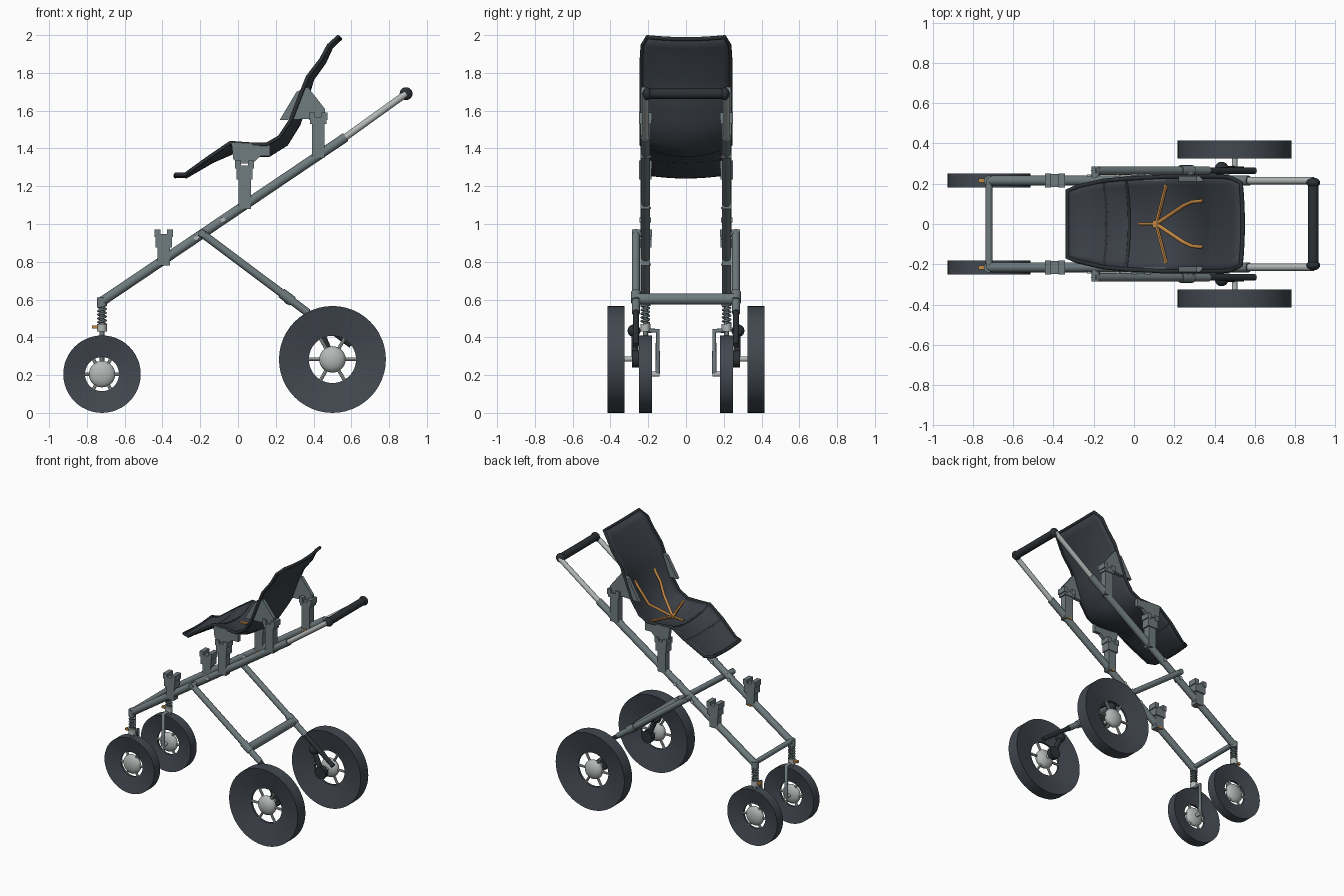
import bpy, bmesh, math
from mathutils import Vector, Matrix

cube = bpy.data.objects.get("Cube")
if cube:
    bpy.data.objects.remove(cube, do_unlink=True)


def material(name, rgb):
    m = bpy.data.materials.new(name)
    m.use_nodes = True
    m.diffuse_color = (*rgb, 1)
    m.node_tree.nodes["Principled BSDF"].inputs["Base Color"].default_value = (*rgb, 1)
    return m


FRAME = material("frame grey", (0.16, 0.2, 0.21))
SILVER = material("silver", (0.45, 0.48, 0.47))
RUBBER = material("rubber", (0.055, 0.065, 0.08))
FABRIC = material("seat fabric", (0.045, 0.053, 0.065))
TRIM = material("dark trim", (0.025, 0.03, 0.035))
ORANGE = material("orange", (0.55, 0.25, 0.06))


def finish(name, bm, mat, smooth=True):
    bmesh.ops.recalc_face_normals(bm, faces=bm.faces)
    me = bpy.data.meshes.new(name)
    bm.to_mesh(me)
    bm.free()
    me.materials.append(mat)
    if smooth:
        me.shade_smooth()
        me.set_sharp_from_angle(angle=math.radians(35))
    ob = bpy.data.objects.new(name, me)
    bpy.context.scene.collection.objects.link(ob)
    return ob


def rod(name, p, q, r, mat, sides=16):
    p, q = Vector(p), Vector(q)
    d = q - p
    place = Matrix.Translation((p + q) / 2) @ d.to_track_quat("Z", "Y").to_matrix().to_4x4()
    bm = bmesh.new()
    bmesh.ops.create_cone(bm, cap_ends=True, segments=sides, radius1=r, radius2=r,
                          depth=d.length, matrix=place)
    return finish(name, bm, mat)


def box(name, centre, size, mat):
    bm = bmesh.new()
    bmesh.ops.create_cube(bm, size=1, matrix=Matrix.Translation(centre) @ Matrix.Diagonal((*size, 1)))
    return finish(name, bm, mat, False)


def ball(name, centre, size, mat):
    bm = bmesh.new()
    bmesh.ops.create_uvsphere(bm, u_segments=24, v_segments=14, radius=1,
                              matrix=Matrix.Translation(centre) @ Matrix.Diagonal((*size, 1)))
    return finish(name, bm, mat)


def plate(name, outline, y, thick, mat):
    # Outline in x and z, extruded along y
    bm = bmesh.new()
    face = bm.faces.new([bm.verts.new((x, y - thick / 2, z)) for x, z in outline])
    new = bmesh.ops.extrude_face_region(bm, geom=[face])["geom"]
    bmesh.ops.translate(bm, vec=(0, thick, 0), verts=[v for v in new if isinstance(v, bmesh.types.BMVert)])
    return finish(name, bm, mat, False)


def tube(name, points, r, mat, cyclic=False):
    cu = bpy.data.curves.new(name, "CURVE")
    cu.dimensions = "3D"
    cu.bevel_depth = r
    cu.bevel_resolution = 2
    cu.use_fill_caps = True
    sp = cu.splines.new("POLY")
    sp.points.add(len(points) - 1)
    for pt, co in zip(sp.points, points):
        pt.co = (*co, 1)
    sp.use_cyclic_u = cyclic
    cu.materials.append(mat)
    ob = bpy.data.objects.new(name, cu)
    bpy.context.scene.collection.objects.link(ob)


def wheel(name, x, y, radius, hole, width, hub):
    # Dished tyre: wide tread tapering to a thin inner edge
    bm = bmesh.new()
    section = [(radius, -width / 2), (radius, width / 2), (hole, 0.008), (hole, -0.008)]
    ring = [bm.verts.new((x + r, y + w, radius)) for r, w in section]
    edges = [bm.edges.new((ring[i], ring[i - 1])) for i in range(4)]
    bmesh.ops.spin(bm, geom=ring + edges, cent=(x, y, radius), axis=(0, 1, 0),
                   angle=math.tau, steps=48, use_merge=True)
    bmesh.ops.remove_doubles(bm, verts=bm.verts, dist=0.0005)
    finish(name + "_tyre", bm, RUBBER)
    ball(name + "_hub", (x, y, radius), (hub, width * 0.46, hub), SILVER)
    for i in range(6):
        a = math.tau * i / 6
        end = (x + (hole + 0.01) * math.cos(a), y, radius + (hole + 0.01) * math.sin(a))
        rod(name + "_spoke", (x, y, radius), end, 0.009, SILVER, 8)


def bracket(name, x, y, low, neck, top):
    # Post clamped on the rail with a flared socket and two prongs
    box(name + "_post", (x, y, (low + neck) / 2), (0.066, 0.05, neck - low), FRAME)
    box(name + "_socket", (x, y, (neck + top) / 2 - 0.012), (0.085, 0.065, top - neck - 0.024), FRAME)
    for s in (-1, 1):
        box(name + "_prong", (x + s * 0.034, y, top - 0.02), (0.032, 0.07, 0.04), FRAME)


for s, side in ((-1, "right"), (1, "left")):
    y = 0.215 * s
    # Main rail, telescopic handle tube
    rod("main_rail_" + side, (-0.72, y, 0.59), (0.57, y, 1.46), 0.025, FRAME)
    rod("handle_tube_" + side, (0.56, y, 1.453), (0.89, y, 1.69), 0.018, SILVER)
    ball("grip_end_" + side, (0.89, 0.205 * s, 1.69), (0.034, 0.025, 0.034), TRIM)
    for x, z in ((-0.22, 0.927), (-0.08, 1.022)):
        rod("rail_pin_" + side, (x, y - 0.03, z), (x, y + 0.03, z), 0.013, SILVER, 12)

    # Front suspension column, spring and one-sided fork
    rod("front_column_" + side, (-0.72, y, 0.41), (-0.72, y, 0.61), 0.013, FRAME)
    rod("column_cap_" + side, (-0.72, y, 0.565), (-0.72, y, 0.612), 0.026, FRAME)
    rod("column_base_" + side, (-0.72, y, 0.43), (-0.72, y, 0.47), 0.026, SILVER)
    tube("front_spring_" + side,
         [(-0.72 + 0.02 * math.cos(t * math.tau / 12), y + 0.02 * math.sin(t * math.tau / 12),
           0.47 + 0.1 * t / 60) for t in range(61)], 0.006, FRAME)
    box("column_clip_" + side, (-0.755, y, 0.455), (0.035, 0.02, 0.016), ORANGE)
    tube("front_fork_" + side, [(-0.72, y, 0.435), (-0.72, 0.15 * s, 0.435),
                                (-0.72, 0.15 * s, 0.205)], 0.013, FRAME)
    rod("front_axle_" + side, (-0.72, 0.14 * s, 0.205), (-0.72, y, 0.205), 0.013, SILVER)
    wheel("front_wheel_" + side, -0.72, y, 0.205, 0.09, 0.07, 0.07)

    # Rear leg, knuckle and axle
    ly = 0.265 * s
    rod("rear_leg_" + side, (-0.2, ly, 0.957), (0.37, ly, 0.53), 0.021, FRAME)
    rod("leg_sleeve_" + side, (0.23, ly, 0.635), (0.29, ly, 0.59), 0.027, FRAME)
    rod("leg_pivot_" + side, (-0.19, 0.2 * s, 0.95), (-0.19, 0.285 * s, 0.95), 0.02, FRAME)
    rod("leg_end_" + side, (0.36, ly, 0.537), (0.6, ly, 0.358), 0.016, TRIM)
    ball("upper_knuckle_" + side, (0.435, 0.275 * s, 0.435), (0.034, 0.034, 0.034), TRIM)
    rod("knuckle_link_" + side, (0.435, 0.27 * s, 0.435), (0.5, 0.27 * s, 0.285), 0.018, TRIM)
    rod("lower_knuckle_" + side, (0.5, 0.25 * s, 0.285), (0.5, 0.285 * s, 0.285), 0.045, TRIM, 20)
    rod("rear_axle_" + side, (0.5, 0.26 * s, 0.285), (0.5, 0.37 * s, 0.285), 0.014, SILVER)
    wheel("rear_wheel_" + side, 0.5, 0.37 * s, 0.283, 0.125, 0.09, 0.07)

    # Attachment brackets along the rail
    bracket("front_bracket_" + side, -0.393, y, 0.78, 0.875, 0.97)
    bracket("middle_bracket_" + side, 0.035, y, 1.08, 1.235, 1.335)
    bracket("rear_bracket_" + side, 0.425, y, 1.35, 1.53, 1.59)
    for x, z in ((-0.39, 0.785), (0.035, 1.085), (0.42, 1.355)):
        box("bracket_latch_" + side, (x, 0.19 * s, z), (0.03, 0.012, 0.012), ORANGE)

    # Seat side plates that drop into the brackets
    plate("seat_mount_" + side, [(-0.035, 1.43), (-0.025, 1.345), (0.0, 1.32), (0.075, 1.32),
                                 (0.12, 1.36), (0.17, 1.36), (0.17, 1.42)], 0.228 * s, 0.026, FRAME)
    plate("back_wing_" + side, [(0.22, 1.55), (0.31, 1.7), (0.37, 1.725), (0.46, 1.61),
                                (0.46, 1.56)], 0.225 * s, 0.026, FRAME)

# Cross members and push grip
rod("front_crossbar", (-0.72, -0.215, 0.6), (-0.72, 0.215, 0.6), 0.018, FRAME)
rod("rear_crossbar", (0.27, -0.26, 0.603), (0.27, 0.26, 0.603), 0.03, FRAME)
rod("push_grip", (0.89, -0.205, 1.69), (0.89, 0.205, 1.69), 0.027, TRIM)

# Seat shell: side profile x, z, half width and sag of the middle
stations = [(-0.33, 1.262, 0.165, 0.01), (-0.28, 1.262, 0.185, 0.015), (-0.15, 1.355, 0.215, 0.03),
            (-0.04, 1.43, 0.225, 0.055), (0.06, 1.422, 0.23, 0.06), (0.15, 1.42, 0.235, 0.06),
            (0.22, 1.46, 0.235, 0.055), (0.28, 1.55, 0.235, 0.05), (0.33, 1.68, 0.235, 0.04),
            (0.37, 1.78, 0.235, 0.03), (0.44, 1.87, 0.235, 0.025), (0.48, 1.945, 0.23, 0.02),
            (0.53, 1.99, 0.205, 0.015)]
N = 12
bm = bmesh.new()
grid = []
for i, (x, z, half, sag) in enumerate(stations):
    a, b = stations[max(i - 1, 0)], stations[min(i + 1, len(stations) - 1)]
    down = Vector((b[1] - a[1], 0, a[0] - b[0])).normalized()
    row = []
    for j in range(N + 1):
        u = 2 * j / N - 1
        row.append(bm.verts.new(Vector((x, u * half, z)) + down * sag * (1 - u * u)))
    grid.append(row)
for r0, r1 in zip(grid, grid[1:]):
    for j in range(N):
        bm.faces.new((r0[j], r0[j + 1], r1[j + 1], r1[j]))
border = [r[0] for r in grid] + grid[-1][1:] + [r[N] for r in grid[-2::-1]] + grid[0][N - 1:0:-1]
border = [v.co.copy() for v in border]
seams = [[v.co.copy() for v in grid[i]] for i in (2, 3)]
seat = finish("seat_shell", bm, FABRIC)
thick = seat.modifiers.new("thickness", "SOLIDIFY")
thick.thickness = 0.014
thick.offset = 0
tube("seat_piping", border, 0.011, TRIM, True)
for line in seams:
    tube("seat_seam", line, 0.009, TRIM)

# Harness: buckle and straps
box("harness_buckle", (0.11, 0, 1.388), (0.036, 0.036, 0.02), ORANGE)
rod("crotch_strap", (0.11, 0, 1.385), (0.02, 0, 1.378), 0.01, ORANGE, 6)
for s, side in ((-1, "right"), (1, "left")):
    rod("lap_strap_" + side, (0.11, 0, 1.385), (0.16, 0.195 * s, 1.41), 0.01, ORANGE, 6)
    tube("shoulder_strap_" + side, [(0.11, 0, 1.385), (0.245, 0.09 * s, 1.475),
                                    (0.29, 0.11 * s, 1.56), (0.345, 0.115 * s, 1.635)], 0.01, ORANGE)
